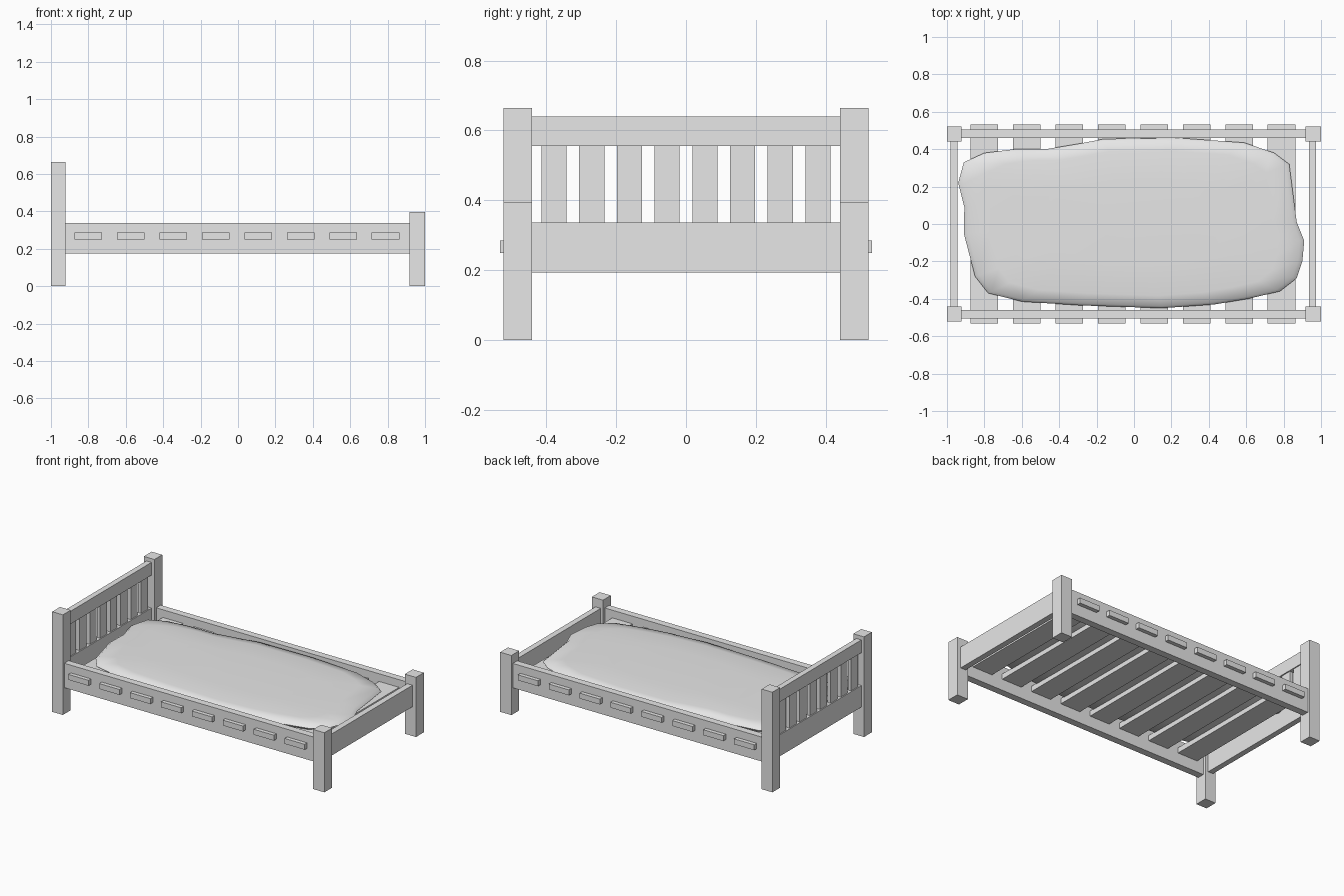
import bpy
import bmesh
import math

cube = bpy.data.objects.get("Cube")
if cube:
    bpy.data.objects.remove(cube, do_unlink=True)

grey = bpy.data.materials.new("plain_grey")
grey.use_nodes = True
grey.diffuse_color = (0.8, 0.8, 0.8, 1)
grey.node_tree.nodes["Principled BSDF"].inputs["Base Color"].default_value = (0.8, 0.8, 0.8, 1)


def add_object(name, bm):
    bmesh.ops.recalc_face_normals(bm, faces=bm.faces[:])
    mesh = bpy.data.meshes.new(name)
    bm.to_mesh(mesh)
    bm.free()
    mesh.materials.append(grey)
    obj = bpy.data.objects.new(name, mesh)
    bpy.context.collection.objects.link(obj)
    return obj


def box(name, x, y, z):
    """Box from (low, high) pairs on each axis."""
    bm = bmesh.new()
    bmesh.ops.create_cube(bm, size=1)
    for v in bm.verts:
        for axis, (low, high) in enumerate((x, y, z)):
            v.co[axis] = high if v.co[axis] > 0 else low
    return add_object(name, bm)


# Corner posts and long side rails
for side, s in (("left", 1), ("right", -1)):
    post_y = sorted((s * 0.44, s * 0.522))
    rail_y = sorted((s * 0.459, s * 0.506))
    # The head end is at -x and the foot end at +x
    box(f"head_post_{'back' if s > 0 else 'front'}", (-1, -0.922), post_y, (0, 0.665))
    box(f"foot_post_{'back' if s > 0 else 'front'}", (0.918, 1), post_y, (0, 0.396))
    box(f"side_rail_{'back' if s > 0 else 'front'}", (-0.93, 0.93), rail_y, (0.175, 0.337))

# End boards
span = (-0.445, 0.445)
box("head_lower_board", (-0.981, -0.944), span, (0.194, 0.337))
box("head_top_board", (-0.981, -0.944), span, (0.555, 0.64))
box("foot_board", (0.935, 0.974), span, (0.194, 0.337))

# Upright headboard slats and cross slats through the side rails
for i in range(8):
    y = (i - 3.5) * 0.1078
    box(f"headboard_slat_{i + 1}", (-0.974, -0.951), (y - 0.036, y + 0.036), (0.33, 0.56))
    x = -0.8 + i * 0.227
    box(f"cross_slat_{i + 1}", (x - 0.074, x + 0.074), (-0.532, 0.532), (0.25, 0.286))

# Soft, uneven mattress: rings of one outline, stacked and capped
outline = [
    (-.94, .22), (-.91, .33), (-.8, .38), (-.64, .4), (-.47, .4), (-.29, .43),
    (-.16, .455), (.24, .46), (.59, .435), (.75, .38), (.83, .32), (.87, .01),
    (.91, -.09), (.9, -.2), (.87, -.29), (.78, -.36), (.61, -.4), (.43, -.43),
    (.15, -.45), (-.29, -.435), (-.6, -.415), (-.78, -.37), (-.85, -.28),
    (-.91, -.05), (-.907, .09),
]
layers = [(0.6, 0.28), (0.96, 0.282), (1, 0.303), (0.975, 0.32), (0.85, 0.328), (0.5, 0.333)]
bm = bmesh.new()
rings = [[bm.verts.new((x * k, y * k, z)) for x, y in outline] for k, z in layers]
for lower, upper in zip(rings, rings[1:]):
    for i in range(len(outline)):
        j = (i + 1) % len(outline)
        bm.faces.new((lower[i], lower[j], upper[j], upper[i]))
bm.faces.new(rings[0])
bm.faces.new(rings[-1])
mattress = add_object("mattress", bm)
bpy.ops.object.select_all(action="DESELECT")
mattress.select_set(True)
bpy.context.view_layer.objects.active = mattress
bpy.ops.object.shade_smooth_by_angle(angle=math.radians(60))
